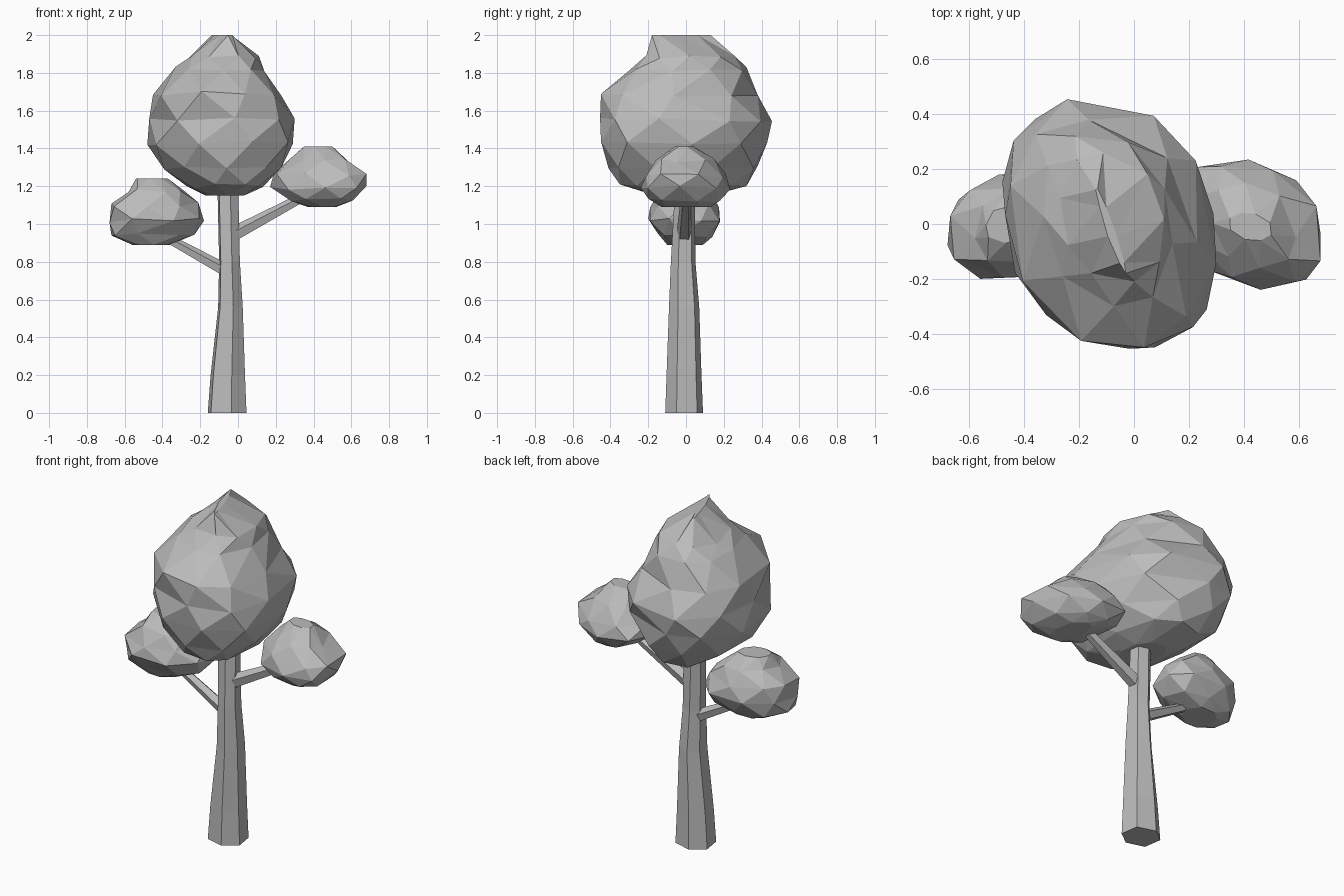
import bpy, bmesh, math, random
from mathutils import Vector

if "Cube" in bpy.data.objects:
    bpy.data.objects.remove(bpy.data.objects["Cube"], do_unlink=True)

grey = bpy.data.materials.new("plain grey")
grey.use_nodes = True
colour = (0.5, 0.5, 0.5, 1)
grey.diffuse_color = colour
grey.node_tree.nodes["Principled BSDF"].inputs["Base Color"].default_value = colour


def fit(values, low, high):
    """Fill out the corners, then stretch values to span low to high."""
    full = [math.copysign(abs(v) ** .87, v) for v in values]
    a, b = min(full), max(full)
    return [low + (v - a) / (b - a) * (high - low) for v in full]


def stack(name, rings, sides, phase, jitter=0, twist=0, skew=0, seed=1):
    """Skin a stack of rings, each given as z, x range and y range.
    Skew leans the oval outline as seen from above; a ring may add its own."""
    rng = random.Random(seed)
    bm = bmesh.new()
    loops = []
    for level, (z, x0, x1, y0, y1, *own) in enumerate(rings):
        lean = math.radians(own[0] if own else skew)
        turn = math.radians(phase) + twist * level * math.pi / sides
        angles = [turn + (k + rng.uniform(-jitter, jitter)) * math.tau / sides
                  for k in range(sides)]
        xs = fit([math.cos(a + lean / 2) for a in angles], x0, x1)
        ys = fit([math.sin(a - lean / 2) for a in angles], y0, y1)
        inner = 0 < level < len(rings) - 1
        loops.append([bm.verts.new((x, y, z + inner * rng.uniform(-jitter, jitter) / 10))
                      for x, y in zip(xs, ys)])
    for low, high in zip(loops, loops[1:]):
        for k in range(sides):
            n = (k + 1) % sides
            if twist:
                # the ring above is turned half a step, so zigzag the triangles
                bm.faces.new((low[k], low[n], high[k]))
                bm.faces.new((low[n], high[n], high[k]))
            else:
                bm.faces.new((low[k], low[n], high[n], high[k]))
    bm.faces.new(loops[0][::-1])
    bm.faces.new(loops[-1])
    finish(name, bm)


def branch(name, start, end, r0, r1):
    """Tapered five-sided limb between two points."""
    start, end = Vector(start), Vector(end)
    axis = end - start
    bm = bmesh.new()
    bmesh.ops.create_cone(bm, cap_ends=True, segments=5, radius1=r0, radius2=r1,
                          depth=axis.length)
    turn = axis.to_track_quat("Z", "Y").to_matrix()
    for v in bm.verts:
        v.co = turn @ v.co + (start + end) / 2
    finish(name, bm)


def finish(name, bm):
    bmesh.ops.recalc_face_normals(bm, faces=bm.faces)
    mesh = bpy.data.meshes.new(name)
    bm.to_mesh(mesh)
    bm.free()
    mesh.materials.append(grey)
    bpy.context.collection.objects.link(bpy.data.objects.new(name, mesh))


# Trunk
stack("trunk", [
    (0, -.16, .045, -.11, .09),
    (.2, -.145, .037, -.103, .082),
    (.56, -.105, .025, -.09, .07),
    (.8, -.1, .01, -.08, .05),
    (1.25, -.11, 0, -.055, .045),
], sides=6, phase=40)

# Branches
branch("left_branch", (-.03, -.01, .94), (.4, 0, 1.17), .042, .024)
branch("right_branch", (-.06, -.01, .75), (-.45, 0, .965), .037, .022)

# Main crown, rising over a front ledge to a sharp slanting ridge
stack("crown", [
    (1.15, -.17, .03, -.16, .12),
    (1.2, -.27, .13, -.35, .32),
    (1.3, -.39, .23, -.41, .38),
    (1.43, -.48, .29, -.45, .43),
    (1.55, -.47, .3, -.455, .455),
    (1.69, -.45, .23, -.45, .38),
    (1.82, -.33, .14, -.3, .32),
    (1.88, -.27, .11, -.21, .26),
    (2, -.14, -.03, -.18, .13, 75),
], sides=9, phase=28, jitter=.13, twist=1, skew=12, seed=4)

# Lower foliage clumps
stack("left_foliage", [
    (1.09, .37, .52, -.13, .13),
    (1.13, .26, .61, -.2, .18),
    (1.19, .17, .68, -.24, .235),
    (1.26, .19, .68, -.21, .21),
    (1.34, .28, .59, -.16, .15),
    (1.41, .35, .5, -.06, .04),
], sides=8, phase=0, jitter=.15, twist=1, skew=14, seed=7)
stack("right_foliage", [
    (.89, -.56, -.36, -.1, .09),
    (.94, -.67, -.23, -.15, .14),
    (1.02, -.68, -.18, -.2, .18),
    (1.1, -.67, -.21, -.19, .175),
    (1.18, -.58, -.28, -.14, .13),
    (1.24, -.54, -.37, -.07, .07),
], sides=8, phase=15, jitter=.15, twist=1, skew=-10, seed=11)
